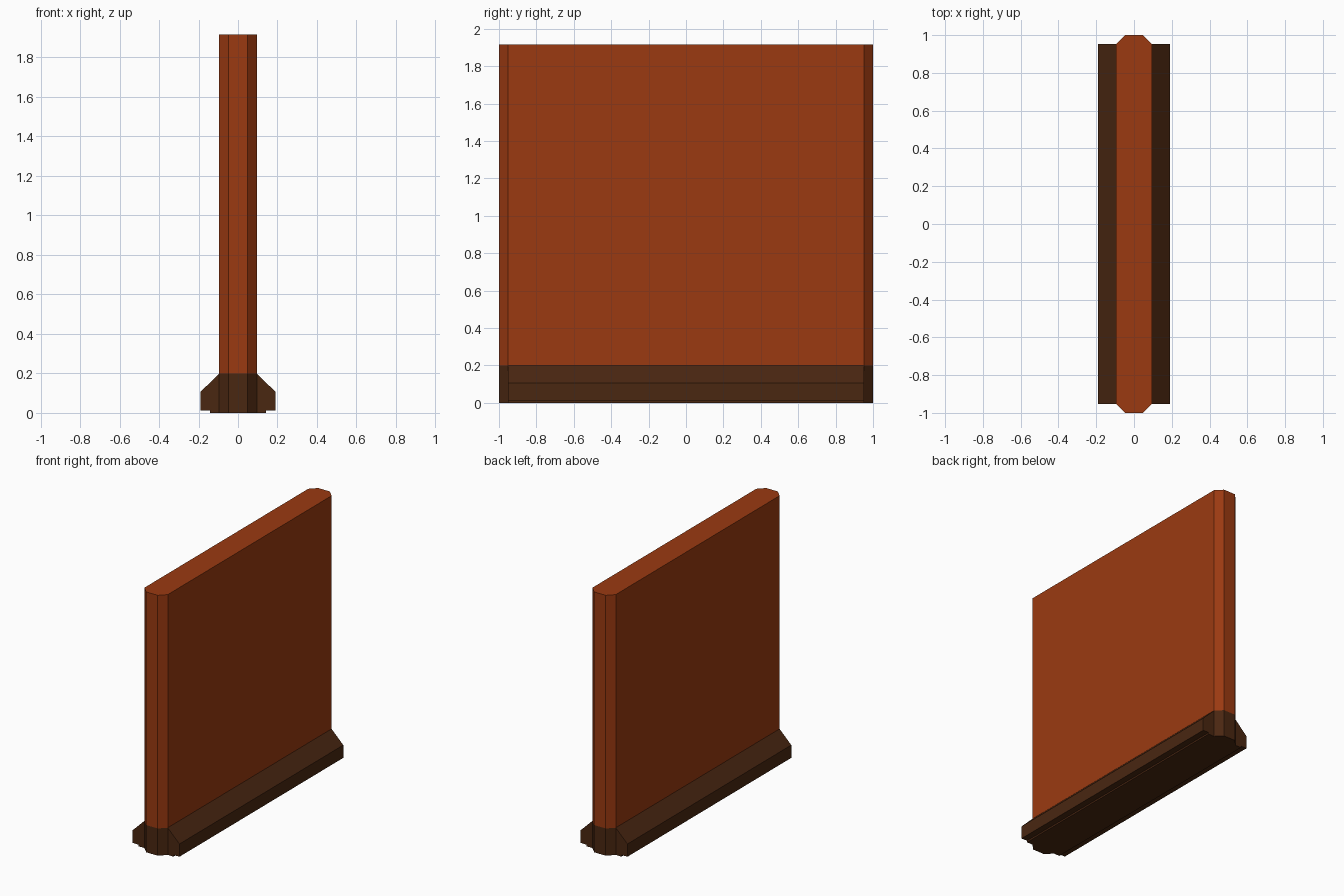
import bpy, bmesh
from mathutils import Vector

if "Cube" in bpy.data.objects:
    bpy.data.objects.remove(bpy.data.objects["Cube"])


def material(name, rgb):
    m = bpy.data.materials.new(name)
    m.diffuse_color = (*rgb, 1)
    m.use_nodes = True
    m.node_tree.nodes["Principled BSDF"].inputs["Base Color"].default_value = m.diffuse_color
    return m


RUST = material("rust_brown", (0.328, 0.042, 0.0055))
DARK = material("dark_brown", (0.068, 0.020, 0.0055))


def prism(name, outline, direction, mat, hidden):
    """Extrude a closed outline and drop the faces buried in neighbouring parts."""
    bm = bmesh.new()
    base = bm.faces.new([bm.verts.new(p) for p in outline])
    res = bmesh.ops.extrude_face_region(bm, geom=[base], use_keep_orig=True)
    top = [v for v in res["geom"] if isinstance(v, bmesh.types.BMVert)]
    bmesh.ops.translate(bm, vec=Vector(direction), verts=top)
    bmesh.ops.recalc_face_normals(bm, faces=bm.faces)
    bm.normal_update()
    buried = [f for f in bm.faces if hidden(f)]
    bmesh.ops.delete(bm, geom=buried, context='FACES')
    mesh = bpy.data.meshes.new(name)
    bm.to_mesh(mesh)
    bm.free()
    mesh.materials.append(mat)
    ob = bpy.data.objects.new(name, mesh)
    bpy.context.collection.objects.link(ob)
    return ob


W, C, L = 0.095, 0.048, 1.0          # half thickness, chamfer, half length
PLINTH, TOP = 0.2, 1.915
plan = [(W, L - C), (W - C, L), (C - W, L), (-W, L - C),
        (-W, C - L), (C - W, -L), (W - C, -L), (W, C - L)]

# Wall panel with chamfered ends
prism("wall_panel", [(x, y, PLINTH) for x, y in plan], (0, 0, TOP - PLINTH), RUST,
      lambda f: f.normal.z < -0.9)

# Dark lower core, visible at the two ends
prism("wall_plinth", [(x, y, 0) for x, y in plan], (0, 0, PLINTH), DARK,
      lambda f: f.normal.z > 0.9 or abs(f.normal.x) > 0.9)

# Bevelled skirting on both long sides, with a small recessed foot
skirt = [(W, 0), (0.142, 0), (0.142, 0.012), (0.19, 0.012), (0.19, 0.106), (W, PLINTH)]
for side, s in (("left", -1), ("right", 1)):
    prism(side + "_skirting", [(s * x, C - L, z) for x, z in skirt],
          (0, 2 * (L - C), 0), DARK, lambda f: f.normal.x * s < -0.9)
